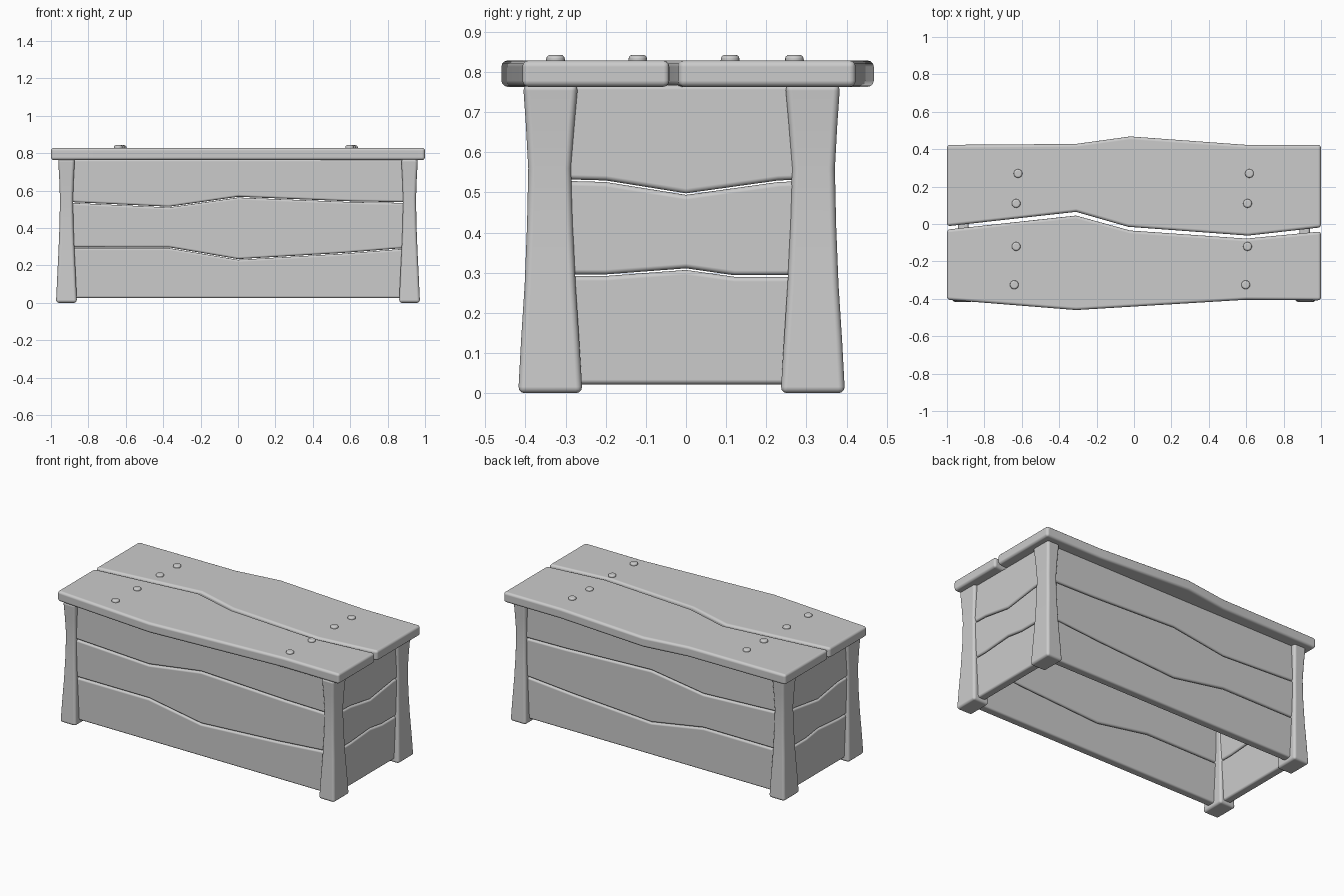
import bpy, bmesh
from mathutils import Vector

if "Cube" in bpy.data.objects:
    bpy.data.objects.remove(bpy.data.objects["Cube"])

YC = -0.011  # centre line of the chest body in y


def finish(name, bm, bevel):
    """Turn a bmesh into a smooth, edge-bevelled object."""
    bmesh.ops.recalc_face_normals(bm, faces=bm.faces)
    me = bpy.data.meshes.new(name)
    bm.to_mesh(me)
    bm.free()
    me.shade_smooth()
    ob = bpy.data.objects.new(name, me)
    bpy.context.collection.objects.link(ob)
    mod = ob.modifiers.new("Bevel", 'BEVEL')
    mod.width, mod.segments = bevel, 3
    mod.limit_method, mod.angle_limit = 'ANGLE', 0.7
    mod.harden_normals = True
    return ob


def plank(name, low, high, d0, d1, place, bevel=0.012):
    """Board between two wavy edges, thickness d0..d1, mapped by place(u, v, d)."""
    outline = low + high[::-1]
    bm = bmesh.new()
    a = [bm.verts.new(place(u, v, d0)) for u, v in outline]
    b = [bm.verts.new(place(u, v, d1)) for u, v in outline]
    n = len(outline)
    bm.faces.new(a)
    bm.faces.new(b[::-1])
    for i in range(n):
        j = (i + 1) % n
        bm.faces.new((a[i], a[j], b[j], b[i]))
    return finish(name, bm, bevel)


def wall(name, seams, d0, d1, place):
    """Stack of planks; each seam is a (lower edge, upper edge) pair."""
    for i in range(len(seams) - 1):
        plank(f"{name}_plank_{i + 1}", seams[i][1], seams[i + 1][0], d0, d1, place)


def seam(pts, gap=0.002):
    return [(u, z - gap) for u, z in pts], [(u, z + gap) for u, z in pts]


# Front and back walls
long_seams = [
    seam([(-0.9, 0.025), (0.9, 0.025)], 0),
    seam([(-0.9, 0.295), (-0.37, 0.295), (0, 0.232), (0.55, 0.264), (0.9, 0.292)]),
    seam([(-0.9, 0.537), (-0.37, 0.512), (0, 0.565), (0.6, 0.541), (0.9, 0.536)]),
    seam([(-0.9, 0.768), (0.9, 0.768)], 0),
]
for s, name in ((-1, "front"), (1, "back")):
    wall(name, long_seams, 0.31, 0.365, lambda u, v, d, s=s: Vector((u, YC + s * d, v)))

# Side walls
side_seams = [
    seam([(-0.305, 0.022), (0.283, 0.022)], 0),
    seam([(-0.305, 0.294), (-0.2, 0.294), (0, 0.309), (0.12, 0.292), (0.283, 0.292)]),
    seam([(-0.305, 0.531), (-0.2, 0.528), (0, 0.496), (0.23, 0.528), (0.283, 0.530)]),
    seam([(-0.305, 0.768), (0.283, 0.768)], 0),
]
for s, name in ((-1, "left"), (1, "right")):
    wall(name, side_seams, 0.885, 0.94, lambda u, v, d, s=s: Vector((s * d, u, v)))

# Lid boards
flat = lambda u, v, d: Vector((u, v, d))
plank("lid_front_board",
      [(-1, -0.405), (-0.31, -0.46), (0.6, -0.405), (1, -0.408)],
      [(-1, -0.03), (-0.31, 0.045), (-0.02, -0.035), (0.6, -0.078), (1, -0.04)],
      0.763, 0.829, flat, 0.016)
plank("lid_back_board",
      [(-1, -0.012), (-0.31, 0.065), (-0.03, -0.015), (0.61, -0.062), (1, -0.018)],
      [(-1, 0.423), (-0.31, 0.428), (-0.02, 0.468), (0.6, 0.423), (1, 0.423)],
      0.763, 0.829, flat, 0.016)

# Legs: waisted posts, rows of (z, half x, outer y, inner y)
rows = [(0, 0.056, 0.407, 0.247), (0.13, 0.050, 0.400, 0.255), (0.27, 0.043, 0.391, 0.264),
        (0.42, 0.037, 0.385, 0.271), (0.56, 0.035, 0.382, 0.275),
        (0.67, 0.039, 0.388, 0.267), (0.77, 0.045, 0.395, 0.258)]
for sx, nx in ((-1, "left"), (1, "right")):
    for sy, ny in ((-1, "front"), (1, "back")):
        bm = bmesh.new()
        rings = []
        for z, h, yo, yi in rows:
            corners = ((-h, yi), (h, yi), (h, yo), (-h, yo))
            rings.append([bm.verts.new((sx * (0.917 + x), YC + sy * y, z)) for x, y in corners])
        for r, q in zip(rings, rings[1:]):
            for i in range(4):
                j = (i + 1) % 4
                bm.faces.new((r[i], r[j], q[j], q[i]))
        bm.faces.new(rings[0])
        bm.faces.new(rings[-1])
        finish(f"{ny}_{nx}_leg", bm, 0.016)

# Peg heads on the lid
pegs = [(-0.62, 0.27), (-0.63, 0.11), (-0.63, -0.12), (-0.64, -0.325),
        (0.617, 0.27), (0.607, 0.11), (0.607, -0.12), (0.597, -0.325)]
for i, (x, y) in enumerate(pegs):
    bm = bmesh.new()
    bmesh.ops.create_cone(bm, cap_ends=True, segments=16, radius1=0.024, radius2=0.023, depth=0.03)
    bmesh.ops.translate(bm, verts=bm.verts, vec=(x, y, 0.828))
    finish(f"lid_peg_{i + 1}", bm, 0.010)
